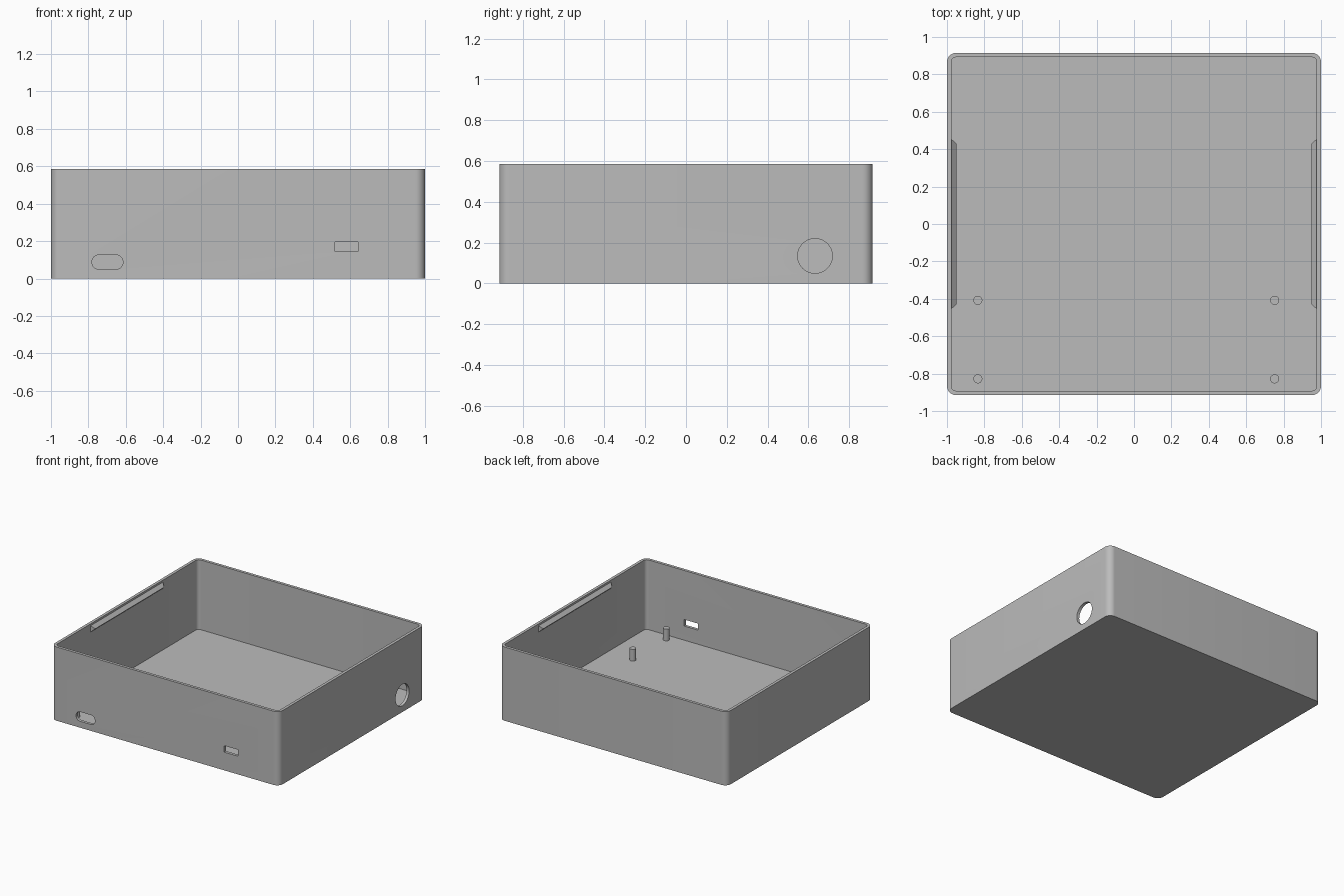
import bpy
from math import cos, sin, pi
from mathutils import Matrix, Vector

cube = bpy.data.objects.get("Cube")
if cube:
    bpy.data.objects.remove(cube)

W, D, H = 2.0, 1.83, 0.585          # outer size
WALL, FLOOR, R = 0.023, 0.032, 0.05

grey = bpy.data.materials.new("plain grey")
grey.use_nodes = True
grey.diffuse_color = (0.5, 0.5, 0.5, 1)
grey.node_tree.nodes["Principled BSDF"].inputs["Base Color"].default_value = (0.5, 0.5, 0.5, 1)


def add_mesh(name, verts, faces):
    mesh = bpy.data.meshes.new(name)
    mesh.from_pydata(verts, [], faces)
    mesh.materials.append(grey)
    obj = bpy.data.objects.new(name, mesh)
    bpy.context.collection.objects.link(obj)
    return obj


def rounded_prism(name, w, d, r, z0, z1, steps=10, matrix=Matrix()):
    """Rounded rectangle w by d, extruded from z0 to z1."""
    ring = []
    for q, (sx, sy) in enumerate([(1, 1), (-1, 1), (-1, -1), (1, -1)]):
        for i in range(steps + 1):
            a = (q + i / steps) * pi / 2
            p = (sx * (w / 2 - r) + r * cos(a), sy * (d / 2 - r) + r * sin(a))
            ring.append(p)
    n = len(ring)
    verts = [matrix @ Vector((x, y, z)) for z in (z0, z1) for x, y in ring]
    sides = [(i, (i + 1) % n, n + (i + 1) % n, n + i) for i in range(n)]
    return add_mesh(name, verts, sides + [tuple(range(n))[::-1], tuple(range(n, 2 * n))])


def cut(target, cutter):
    mod = target.modifiers.new("cut", 'BOOLEAN')
    mod.operation, mod.solver, mod.object = 'DIFFERENCE', 'EXACT', cutter
    bpy.context.view_layer.objects.active = target
    bpy.ops.object.modifier_apply(modifier=mod.name)
    bpy.data.objects.remove(cutter)


def smooth(obj):
    bpy.ops.object.select_all(action='DESELECT')
    obj.select_set(True)
    bpy.context.view_layer.objects.active = obj
    bpy.ops.object.shade_smooth_by_angle()


# Open tray
tray = rounded_prism("tray", W, D, R, 0, H)
cut(tray, rounded_prism("cavity", W - 2 * WALL, D - 2 * WALL, R - WALL, FLOOR, H + 0.2))

# Front ports: a rounded slot and a small rectangular one
for x, z, w, h, r in [(-0.698, 0.088, 0.165, 0.075, 0.035), (0.58, 0.17, 0.122, 0.052, 0.004)]:
    place = Matrix.Translation((x, -D / 2, z)) @ Matrix.Rotation(pi / 2, 4, 'X')
    cut(tray, rounded_prism("port", w, h, r, -0.1, 0.1, matrix=place))

# Round cable hole in the +x wall
place = Matrix.Translation((W / 2, 0.632, 0.135)) @ Matrix.Rotation(pi / 2, 4, 'Y')
cut(tray, rounded_prism("cable_hole", 0.17, 0.17, 0.0849, -0.1, 0.1, steps=16, matrix=place))
smooth(tray)

# Snap ridges under the rim, tapering to a crest on all sides
half, out, crest = 0.457, 0.027, H - 0.04
for side, name in [(1, "left_snap_ridge"), (-1, "right_snap_ridge")]:
    base, tip = side * (W / 2 - WALL + 0.002), side * (W / 2 - WALL - out)
    verts = [(base, y, crest + dz) for y in (-half, half) for dz in (-out, out)]
    verts += [(tip, -half + out, crest), (tip, half - out, crest)]
    faces = [(0, 1, 4), (3, 2, 5), (1, 3, 5, 4), (2, 0, 4, 5), (0, 2, 3, 1)]
    if side < 0:
        faces = [f[::-1] for f in faces]
    add_mesh(name, verts, [f[::-1] for f in faces])

# Four mounting posts on the floor
for x in (-0.835, 0.752):
    for y in (-0.408, -0.828):
        post = rounded_prism("mounting_post", 0.048, 0.048, 0.0239, FLOOR - 0.005, 0.125,
                             steps=8, matrix=Matrix.Translation((x, y, 0)))
        smooth(post)
